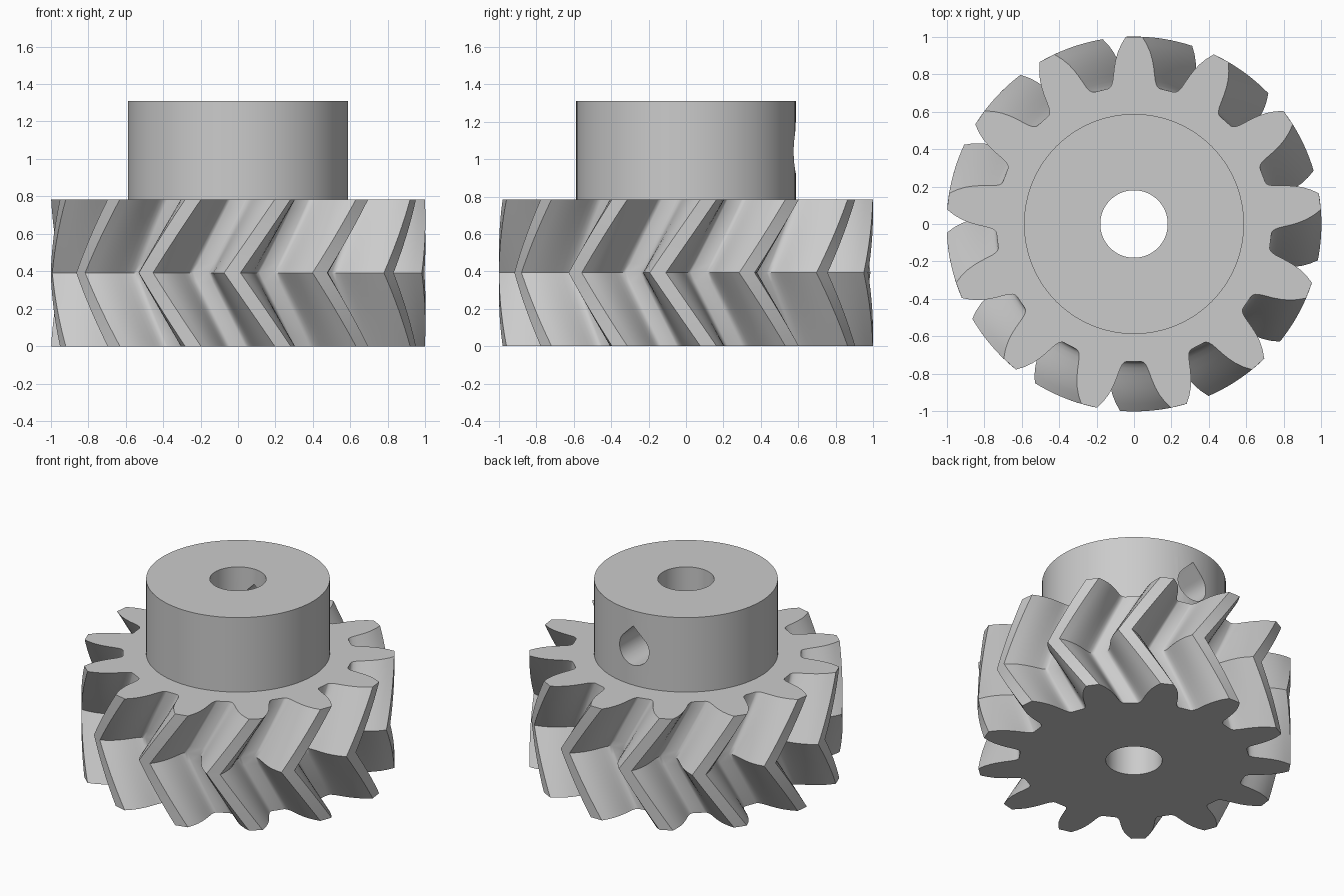
import bpy
import bmesh
from math import radians, sin, cos, tau, pi

TEETH = 13
TWIST = radians(-15.6)
GEAR_H = 0.785
HUB_R, HUB_TOP = 0.587, 1.31
BORE_R = 0.18
HOLE_R, HOLE_Z = 0.115, 1.04
SLICES = 16  # even, so that one ring lies on the herringbone ridge

# One tooth flank: radius and half angle in degrees, root to tip
FLANK = [(0.735, 10.8), (0.739, 10.0), (0.75, 9.2), (0.77, 8.5), (0.80, 7.9),
         (0.84, 7.2), (0.88, 6.4), (0.92, 5.4), (0.96, 4.1), (1.0, 2.5)]

old = bpy.data.objects.get("Cube")
if old:
    bpy.data.objects.remove(old, do_unlink=True)

steel = bpy.data.materials.new("light grey")
steel.use_nodes = True
grey = (0.6, 0.6, 0.6, 1)
steel.diffuse_color = grey
steel.node_tree.nodes["Principled BSDF"].inputs["Base Color"].default_value = grey


def loft(name, rings):
    """Solid made from a stack of matching closed outlines."""
    bm = bmesh.new()
    loops = [[bm.verts.new(p) for p in ring] for ring in rings]
    n = len(loops[0])
    for low, high in zip(loops, loops[1:]):
        for i in range(n):
            j = (i + 1) % n
            bm.faces.new((low[i], low[j], high[j], high[i]))
    bm.faces.new(loops[0][::-1])
    bm.faces.new(loops[-1])
    bmesh.ops.recalc_face_normals(bm, faces=bm.faces)
    mesh = bpy.data.meshes.new(name)
    bm.to_mesh(mesh)
    bm.free()
    mesh.materials.append(steel)
    obj = bpy.data.objects.new(name, mesh)
    bpy.context.collection.objects.link(obj)
    return obj


def cylinder(name, r, z0, z1, n=96):
    circle = [(r * cos(tau * i / n), r * sin(tau * i / n)) for i in range(n)]
    return loft(name, [[(x, y, z) for x, y in circle] for z in (z0, z1)])


def activate(obj):
    bpy.ops.object.select_all(action='DESELECT')
    obj.select_set(True)
    bpy.context.view_layer.objects.active = obj


def cut(obj, cutter):
    mod = obj.modifiers.new("cut", 'BOOLEAN')
    mod.operation = 'DIFFERENCE'
    mod.solver = 'EXACT'
    mod.object = cutter
    activate(obj)
    bpy.ops.object.modifier_apply(modifier=mod.name)


# Herringbone gear: outline turned one way up to mid height, then back
outline = []
for t in range(TEETH):
    mid = pi / 2 + tau * t / TEETH
    outline += [(r, mid - radians(a)) for r, a in FLANK]
    outline += [(r, mid + radians(a)) for r, a in reversed(FLANK)]
rings = []
for s in range(SLICES + 1):
    f = s / SLICES
    turn = TWIST * (1 - abs(2 * f - 1))
    rings.append([(r * cos(a + turn), r * sin(a + turn), f * GEAR_H)
                  for r, a in outline])
gear = loft("herringbone_gear", rings)

# Hub on top of the gear
hub = cylinder("hub", HUB_R, GEAR_H, HUB_TOP)

# Shaft bore through both parts
bore = cylinder("bore_cutter", BORE_R, -0.5, 2.0)
cut(gear, bore)
cut(hub, bore)

# Teardrop set screw hole through the back wall of the hub
STEPS = 36
drop = [(HOLE_R * cos(a), HOLE_Z + HOLE_R * sin(a))
        for a in (radians(135) + radians(270) * i / STEPS for i in range(STEPS + 1))]
drop.append((0, HOLE_Z + HOLE_R * 2 ** 0.5))
screw = loft("screw_hole_cutter", [[(x, y, z) for x, z in drop] for y in (0, 0.8)])
cut(hub, screw)

for cutter in (bore, screw):
    bpy.data.objects.remove(cutter, do_unlink=True)

for part in (gear, hub):
    activate(part)
    bpy.ops.object.shade_smooth_by_angle(angle=radians(28))
